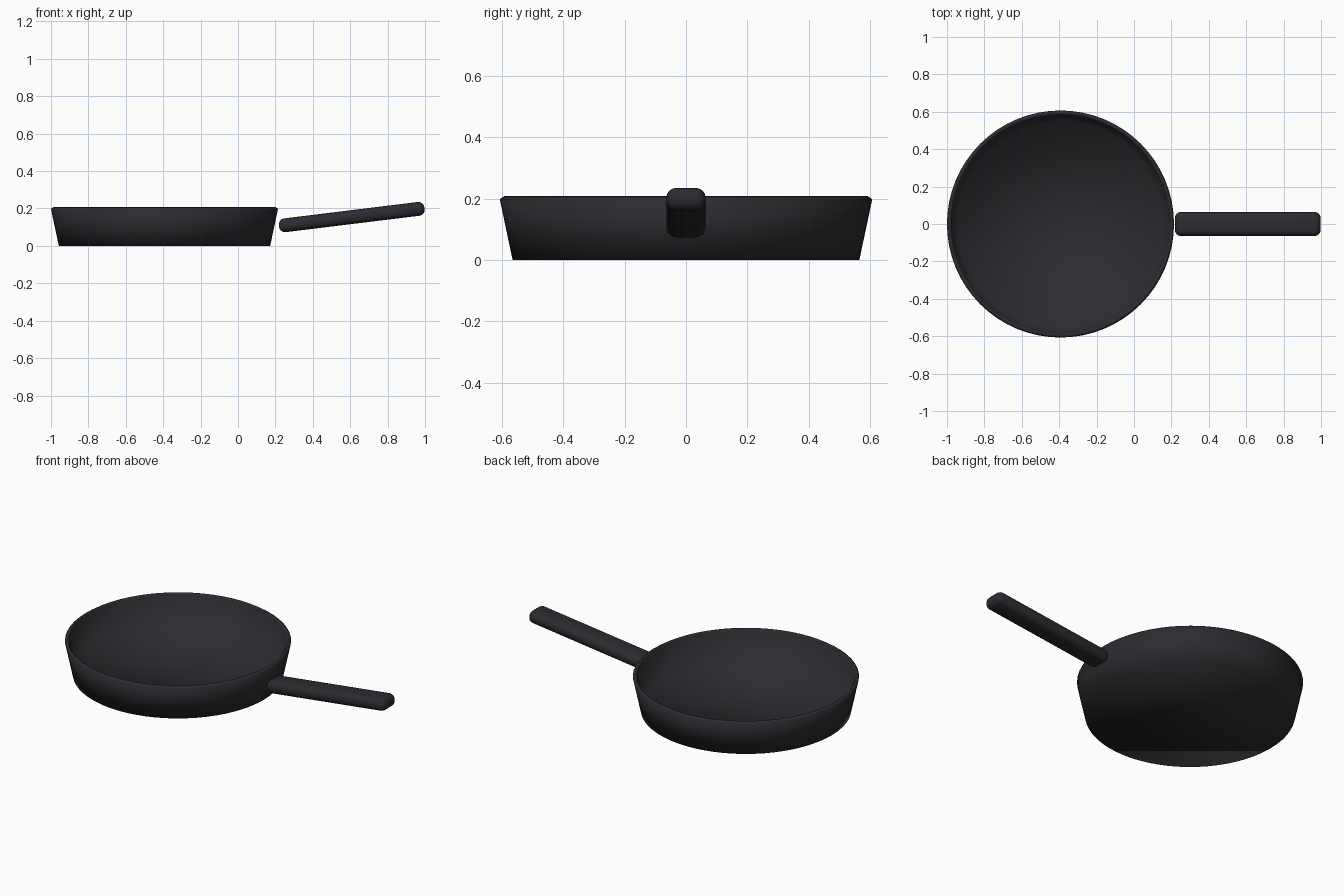
import bpy, bmesh, math

cube = bpy.data.objects.get("Cube")
if cube:
    bpy.data.objects.remove(cube)

# Dark coated metal
coating = bpy.data.materials.new("charcoal_coating")
coating.use_nodes = True
colour = (0.025, 0.025, 0.03, 1)
coating.diffuse_color = colour
coating.node_tree.nodes["Principled BSDF"].inputs["Base Color"].default_value = colour


def finish(name, bm):
    bmesh.ops.recalc_face_normals(bm, faces=bm.faces)
    mesh = bpy.data.meshes.new(name)
    bm.to_mesh(mesh)
    bm.free()
    mesh.materials.append(coating)
    mesh.shade_smooth()
    obj = bpy.data.objects.new(name, mesh)
    bpy.context.collection.objects.link(obj)
    return obj


def turned(name, profile, sides):
    """Spin (radius, height) points about z and cap both ends."""
    bm = bmesh.new()
    rings = []
    for r, z in profile:
        angles = [2 * math.pi * i / sides for i in range(sides)]
        rings.append([bm.verts.new((r * math.cos(a), r * math.sin(a), z)) for a in angles])
    for low, high in zip(rings, rings[1:]):
        for i in range(sides):
            j = (i + 1) % sides
            bm.faces.new((low[i], low[j], high[j], high[i]))
    bm.faces.new(rings[0])
    bm.faces.new(rings[-1])
    return finish(name, bm)


# Pan body: base, flared wall, chamfered rim, inner wall and cooking floor
pan = turned("pan_body", [(0.565, 0), (0.607, 0.198), (0.592, 0.208),
                          (0.585, 0.198), (0.55, 0.03)], 64)
pan.location.x = -0.393

# Handle: rounded bar rising away from the pan
bm = bmesh.new()
bmesh.ops.create_cube(bm, size=1)
bmesh.ops.scale(bm, vec=(0.784, 0.128, 0.074), verts=bm.verts)
bmesh.ops.bevel(bm, geom=bm.edges[:], offset=0.032, segments=4,
                profile=0.5, affect='EDGES')
handle = finish("handle", bm)
handle.location = (0.608, 0, 0.154)
handle.rotation_euler.y = -math.radians(7)
